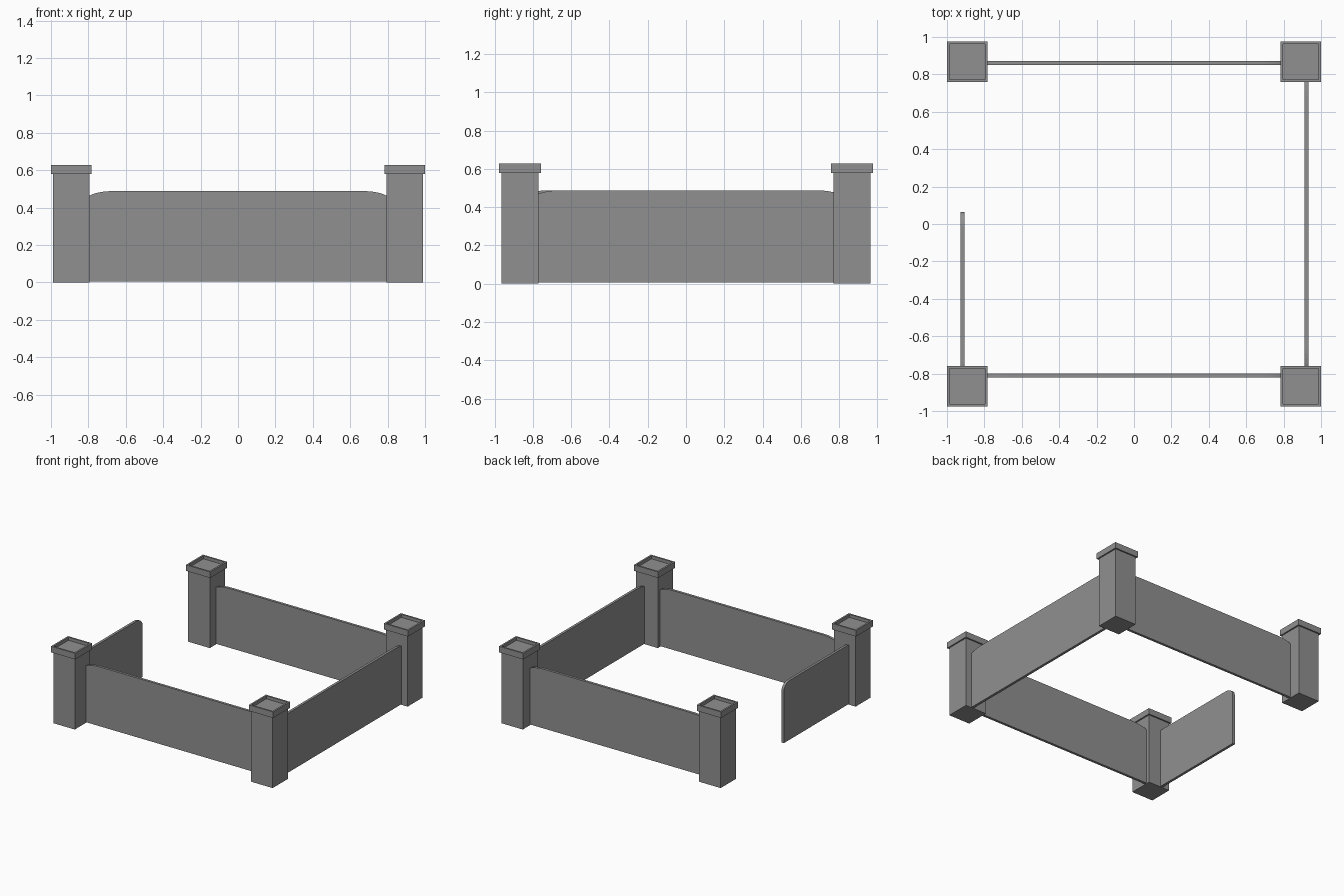
import bpy, bmesh, math

if "Cube" in bpy.data.objects:
    bpy.data.objects.remove(bpy.data.objects["Cube"])

PX, PY = 0.891, 0.868          # post centres
T = 0.021                      # panel thickness
Z0, Z1 = 0.005, 0.488          # panel bottom and top

# dark grey paint for every part
grey = bpy.data.materials.new("dark_grey")
grey.diffuse_color = (0.28, 0.28, 0.28, 1)
grey.use_nodes = True
grey.node_tree.nodes["Principled BSDF"].inputs["Base Color"].default_value = grey.diffuse_color


def make_object(name, bm):
    bmesh.ops.recalc_face_normals(bm, faces=bm.faces[:])
    mesh = bpy.data.meshes.new(name)
    bm.to_mesh(mesh)
    bm.free()
    mesh.materials.append(grey)
    ob = bpy.data.objects.new(name, mesh)
    bpy.context.collection.objects.link(ob)
    return ob


def post(name, x, y):
    # square rings: shaft, overhanging cap, rim and recessed top
    rings = [(0.097, 0), (0.097, 0.578), (0.109, 0.578), (0.109, 0.627),
             (0.095, 0.627), (0.095, 0.602)]
    bm = bmesh.new()
    loops = [[bm.verts.new((x + sx * h, y + sy * h, z))
              for sx, sy in ((-1, -1), (1, -1), (1, 1), (-1, 1))]
             for h, z in rings]
    for a, b in zip(loops, loops[1:]):
        for i in range(4):
            j = (i + 1) % 4
            bm.faces.new((a[i], a[j], b[j], b[i]))
    bm.faces.new(loops[0][::-1])
    bm.faces.new(loops[-1])
    return make_object(name, bm)


def panel(name, start, end, across, along_x, radius, drop=0.06, steps=8):
    # board outline with rounded upper corners, extruded to its thickness
    outline = [(start, Z0), (end, Z0)]
    for k in range(steps + 1):
        a = math.pi / 2 * k / steps
        outline.append((end - radius + radius * math.cos(a),
                        Z1 - drop + drop * math.sin(a)))
    for k in range(steps + 1):
        a = math.pi / 2 * (1 + k / steps)
        outline.append((start + radius + radius * math.cos(a),
                        Z1 - drop + drop * math.sin(a)))
    bm = bmesh.new()
    low = across - T / 2
    face = bm.faces.new([bm.verts.new((u, low, z) if along_x else (low, u, z))
                         for u, z in outline])
    ext = bmesh.ops.extrude_face_region(bm, geom=[face])
    verts = [g for g in ext["geom"] if isinstance(g, bmesh.types.BMVert)]
    bmesh.ops.translate(bm, verts=verts, vec=(0, T, 0) if along_x else (T, 0, 0))
    return make_object(name, bm)


# corner posts
for side, sx in (("left", -1), ("right", 1)):
    for end, sy in (("front", -1), ("back", 1)):
        post(f"{end}_{side}_post", sx * PX, sy * PY)

# wall panels; the left one is half length, leaving an opening
panel("front_panel", -0.825, 0.825, -0.811, True, 0.155)
panel("back_panel", -0.825, 0.825, 0.86, True, 0.155)
panel("right_panel", -0.815, 0.84, 0.922, False, 0.155)
panel("left_half_panel", -0.82, 0.065, -0.916, False, 0.08)
